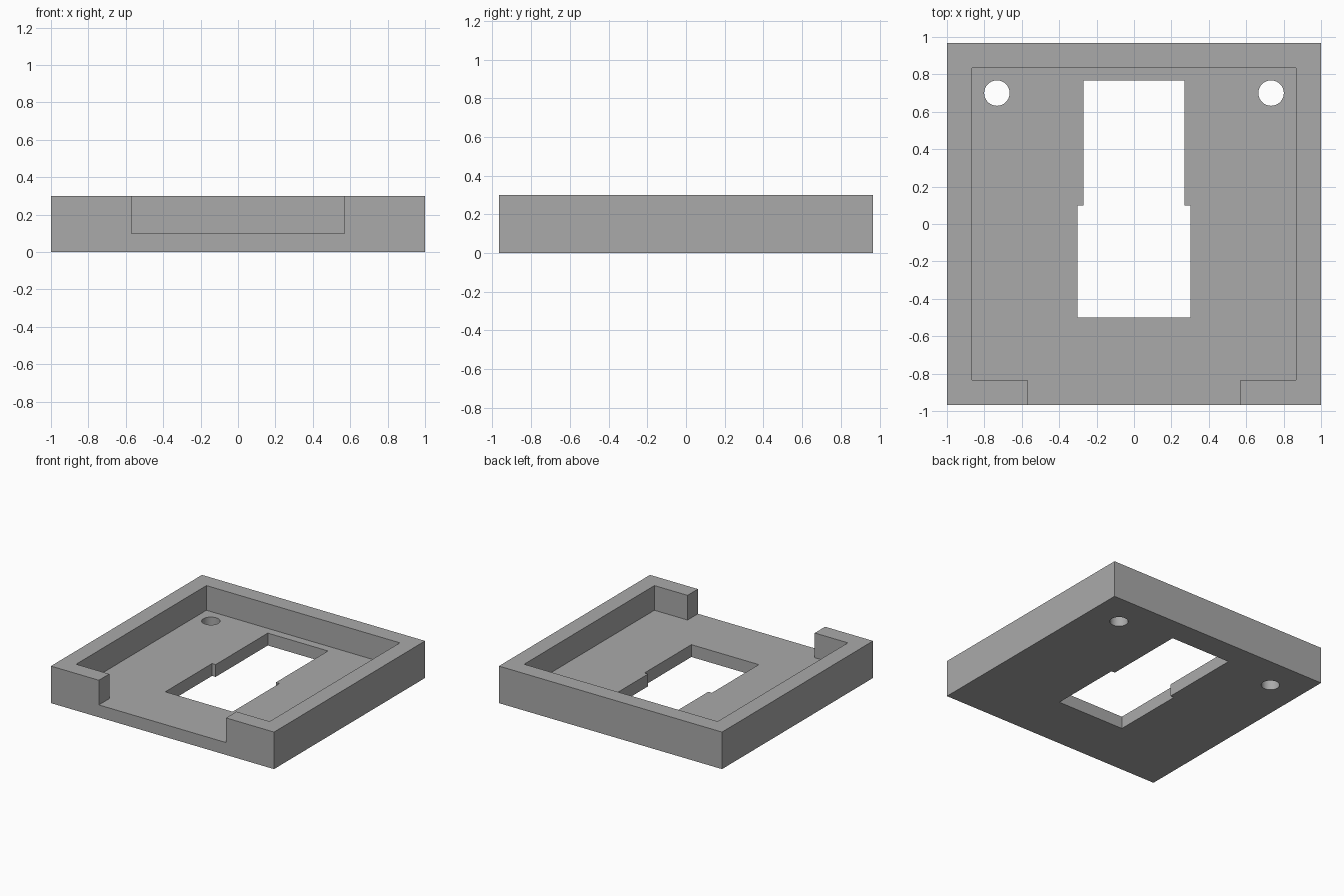
import bpy
import math

cube = bpy.data.objects.get("Cube")
if cube:
    bpy.data.objects.remove(cube, do_unlink=True)

HALF_X, HALF_Y, HEIGHT = 1.0, 0.967, 0.3
FLOOR, WALL = 0.1, 0.133

grey = bpy.data.materials.new("plain grey")
grey.use_nodes = True
colour = (0.4, 0.4, 0.4, 1)
grey.diffuse_color = colour
grey.node_tree.nodes["Principled BSDF"].inputs["Base Color"].default_value = colour


def box(name, x0, x1, y0, y1, z0, z1):
    bpy.ops.mesh.primitive_cube_add(
        size=1, location=((x0 + x1) / 2, (y0 + y1) / 2, (z0 + z1) / 2))
    ob = bpy.context.object
    ob.name = name
    ob.scale = (x1 - x0, y1 - y0, z1 - z0)
    bpy.ops.object.transform_apply(location=True, rotation=False, scale=True)
    ob.data.materials.append(grey)
    return ob


def cut(target, cutter):
    mod = target.modifiers.new(cutter.name, "BOOLEAN")
    mod.operation = "DIFFERENCE"
    mod.solver = "EXACT"
    mod.object = cutter
    bpy.context.view_layer.objects.active = target
    bpy.ops.object.modifier_apply(modifier=mod.name)
    bpy.data.objects.remove(cutter, do_unlink=True)


# Solid tray block
tray = box("tray", -HALF_X, HALF_X, -HALF_Y, HALF_Y, 0, HEIGHT)

# Recess inside the walls, and the gap in the front wall
ix, iy = HALF_X - WALL, HALF_Y - WALL
cut(tray, box("recess", -ix, ix, -iy, iy, FLOOR, 1))
cut(tray, box("front_gap", -0.57, 0.57, -1.5, -0.7, FLOOR, 1))

# Stepped window through the floor
cut(tray, box("wide_window", -0.302, 0.302, -0.5, 0.1, -1, 1))
cut(tray, box("narrow_window", -0.27, 0.27, -0.1, 0.767, -1, 1))

# Round screw holes in the back corners
for side in (-1, 1):
    bpy.ops.mesh.primitive_cylinder_add(
        vertices=48, radius=0.068, depth=2, location=(side * 0.733, 0.7, 0))
    hole = bpy.context.object
    hole.name = "screw_hole"
    hole.data.materials.append(grey)
    cut(tray, hole)

# Smooth the hole walls, keep every edge sharp
bpy.ops.object.select_all(action="DESELECT")
tray.select_set(True)
bpy.context.view_layer.objects.active = tray
bpy.ops.object.shade_smooth_by_angle(angle=math.radians(30))
